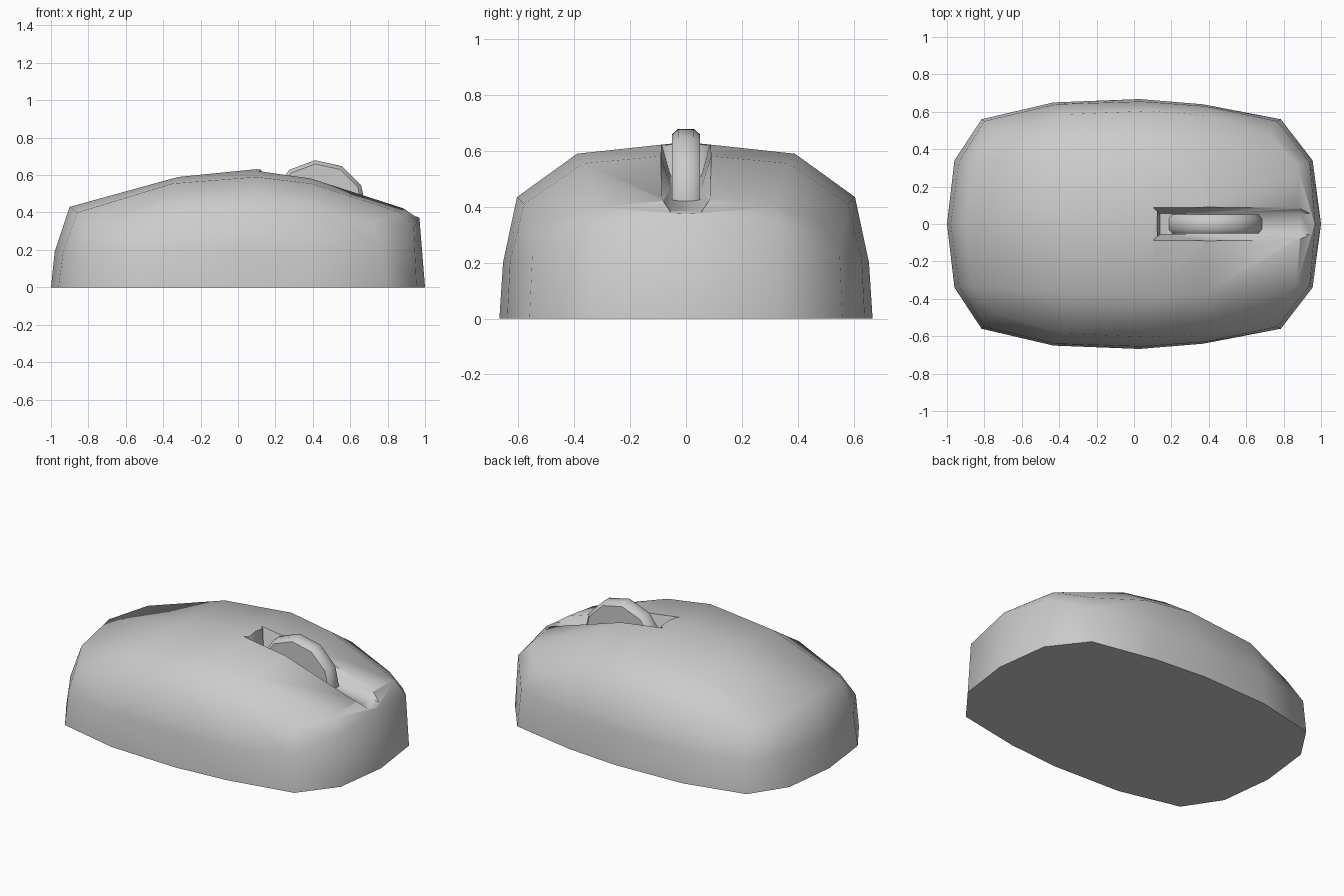
import bpy, bmesh, math

if "Cube" in bpy.data.objects:
    bpy.data.objects.remove(bpy.data.objects["Cube"])


def make_object(name, bm):
    bmesh.ops.remove_doubles(bm, verts=bm.verts, dist=1e-5)
    bmesh.ops.recalc_face_normals(bm, faces=bm.faces)
    me = bpy.data.meshes.new(name)
    bm.to_mesh(me)
    bm.free()
    ob = bpy.data.objects.new(name, me)
    bpy.context.collection.objects.link(ob)
    return ob


def smooth(ob, degrees):
    bpy.ops.object.select_all(action='DESELECT')
    ob.select_set(True)
    bpy.context.view_layer.objects.active = ob
    bpy.ops.object.shade_smooth_by_angle(angle=math.radians(degrees))


def bridge(bm, a, b, closed=False):
    n = len(a)
    for i in range(n if closed else n - 1):
        j = (i + 1) % n
        bm.faces.new((a[i], a[j], b[j], b[i]))


# Body: half outlines from nose to tail, mirrored across y = 0
base = [(1, 0, 0), (.955, .34, 0), (.785, .56, 0), (.37, .64, 0), (.03, .668, 0),
        (-.43, .65, 0), (-.815, .56, 0), (-.96, .34, 0), (-1, 0, 0)]
side = [(.97, 0, .37), (.94, .33, .32), (.765, .55, .23), (.38, .63, .2), (.04, .655, .2),
        (-.42, .64, .2), (-.8, .55, .2), (-.935, .335, .19), (-.98, 0, .19)]
shoulder = [(.89, 0, .43), (.87, .32, .40), (.72, .48, .35), (.39, .58, .41), (.08, .605, .435),
            (-.38, .585, .41), (-.74, .48, .34), (-.86, .33, .40), (-.9, 0, .43)]
spine = [(.39, 0, .59), (.1, 0, .632), (-.32, 0, .59)]
crown = [(.39, .37, .555), (.1, .39, .59), (-.35, .37, .555)]

bm = bmesh.new()
for s in (1, -1):
    b, m, t, c, k = [[bm.verts.new((x, s * y, z)) for x, y, z in pts]
                     for pts in (base, side, shoulder, spine, crown)]
    bridge(bm, b, m)
    bridge(bm, m, t)
    rows = [t[0:3]] + [[c[i], k[i], t[3 + i]] for i in range(3)] + [[t[8], t[7], t[6]]]
    for r0, r1 in zip(rows, rows[1:]):
        bridge(bm, r0, r1)
    bm.faces.new(b)
body = make_object("mouse_body", bm)

# Wheel slot cutter: floor x, rim x, half widths and heights of floor and rim
stations = [(.14, .10, .055, .09, .51, .632), (.39, .39, .055, .09, .47, .582),
            (.89, .89, .055, .09, .388, .43), (.97, .97, .055, .06, .375, .385),
            (1.1, 1.1, .055, .06, .353, .363)]
bm = bmesh.new()
loops = []
for xf, xr, wf, wr, zf, zr in stations:
    loops.append([bm.verts.new(p) for p in (
        (xf, -wf, zf), (xf, wf, zf), (xr, wr, zr), (xr, wr, .8), (xr, -wr, .8), (xr, -wr, zr))])
for l0, l1 in zip(loops, loops[1:]):
    bridge(bm, l0, l1, True)
bm.faces.new(loops[0])
bm.faces.new(loops[-1])
bmesh.ops.triangulate(bm, faces=bm.faces)
cutter = make_object("slot_cutter", bm)
cutter.hide_render = True

mod = body.modifiers.new("slot", 'BOOLEAN')
mod.operation = 'DIFFERENCE'
mod.solver = 'EXACT'
mod.object = cutter
bpy.context.view_layer.objects.active = body
bpy.ops.object.modifier_apply(modifier=mod.name)
bpy.data.objects.remove(cutter)
smooth(body, 58)

# Scroll wheel: eleven-sided chamfered disc turning about y
bm = bmesh.new()
rings = []
for r, y in ((.24, -.05), (.26, -.028), (.26, .028), (.24, .05)):
    angles = [math.radians(94) + i * math.tau / 11 for i in range(11)]
    rings.append([bm.verts.new((.43 + r * math.cos(a), y, .42 + r * math.sin(a))) for a in angles])
for r0, r1 in zip(rings, rings[1:]):
    bridge(bm, r0, r1, True)
bm.faces.new(rings[0])
bm.faces.new(rings[-1])
wheel = make_object("scroll_wheel", bm)
smooth(wheel, 45)
